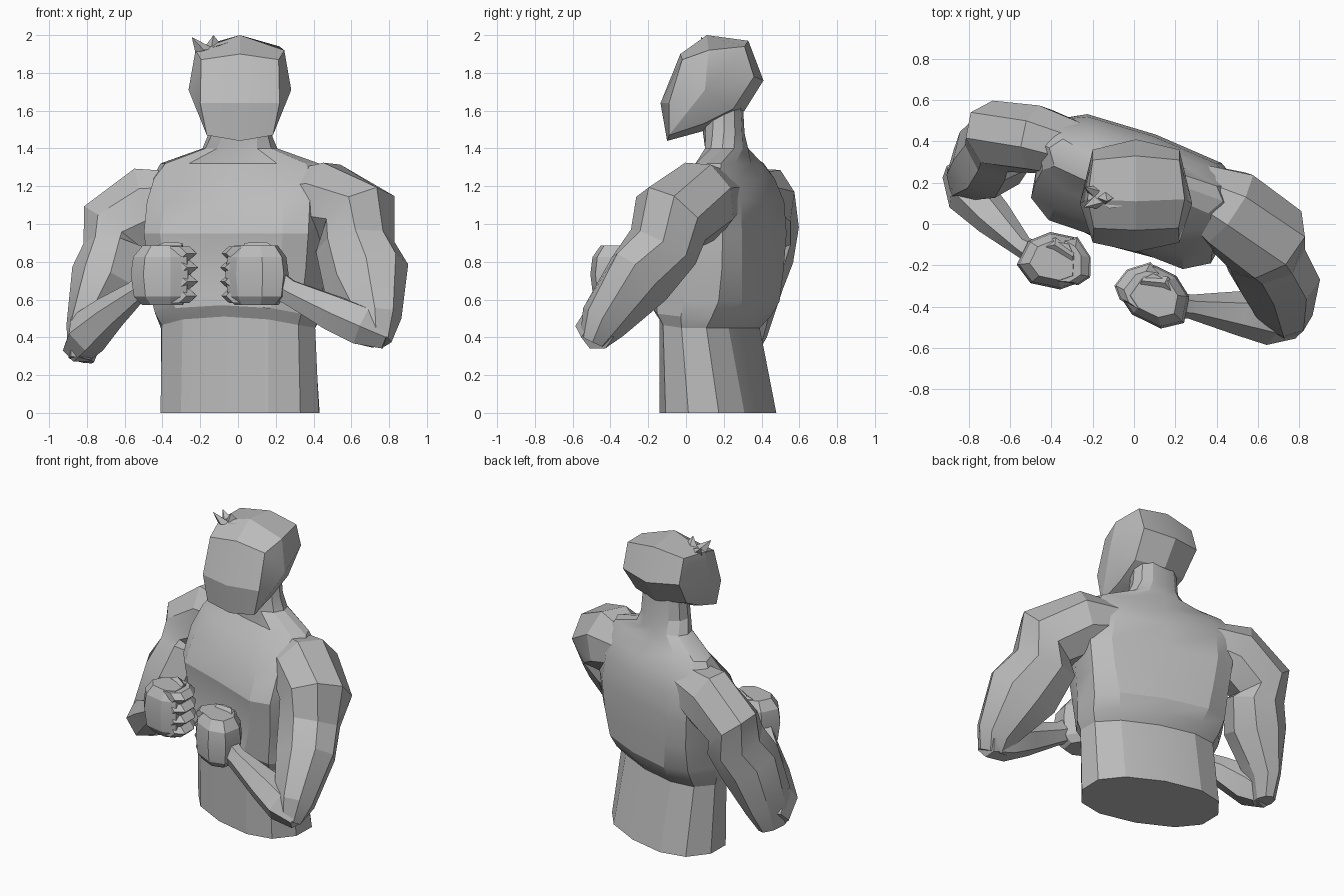
import bpy, bmesh, math
from mathutils import Vector, Matrix

skin = bpy.data.materials.new("plain grey")
skin.diffuse_color = (0.5, 0.5, 0.5, 1)


def finish(name, bm, angle=22):
    """Turn a bmesh into a named object with one colour and edge-aware shading."""
    bmesh.ops.recalc_face_normals(bm, faces=bm.faces)
    me = bpy.data.meshes.new(name)
    bm.to_mesh(me)
    bm.free()
    me.materials.append(skin)
    ob = bpy.data.objects.new(name, me)
    bpy.context.collection.objects.link(ob)
    bpy.ops.object.select_all(action='DESELECT')
    ob.select_set(True)
    bpy.context.view_layer.objects.active = ob
    bpy.ops.object.shade_smooth_by_angle(angle=math.radians(angle))
    return ob


def skin_rings(bm, rings):
    """Bridge rings of points and cap both ends."""
    rows = [[bm.verts.new(p) for p in r] for r in rings]
    n = len(rows[0])
    for a, b in zip(rows, rows[1:]):
        for i in range(n):
            j = (i + 1) % n
            bm.faces.new((a[i], a[j], b[j], b[i]))
    bm.faces.new(rows[0])
    bm.faces.new(rows[-1])


def limb(name, path, ref, sides=8):
    """Tube through (x, y, z, half size along ref, half size across)."""
    pts = [Vector(p[:3]) for p in path]
    rings = []
    for k, p in enumerate(path):
        t = (pts[min(k + 1, len(pts) - 1)] - pts[max(k - 1, 0)]).normalized()
        u = Vector(ref)
        u = (u - t * u.dot(t)).normalized()
        v = t.cross(u)
        angs = [math.tau * (i + 0.5) / sides for i in range(sides)]
        rings.append([pts[k] + (u * math.cos(a) * p[3] + v * math.sin(a) * p[4]) * 1.06
                      for a in angs])
    bm = bmesh.new()
    skin_rings(bm, rings)
    return finish(name, bm)


# Torso and neck: z, centre x, centre y, half width, front depth, back depth,
# twist in degrees, boxiness, front arch height, breastbone groove
TORSO = [
    (0.00, 0.01, 0.165, 0.445, 0.265, 0.275, -20, 0.85, 0.00, 0.00),
    (0.45, 0.00, 0.125, 0.435, 0.22, 0.22, -20, 0.85, 0.06, 0.00),
    (0.51, 0.00, 0.13, 0.46, 0.26, 0.27, -20, 0.78, 0.06, 0.00),
    (0.59, 0.00, 0.15, 0.47, 0.28, 0.29, -20, 0.70, 0.03, 0.01),
    (0.76, 0.01, 0.165, 0.48, 0.29, 0.28, -20, 0.58, 0.00, 0.04),
    (0.95, 0.01, 0.17, 0.50, 0.31, 0.28, -20, 0.53, 0.00, 0.03),
    (1.12, 0.01, 0.20, 0.50, 0.27, 0.24, -20, 0.60, 0.00, 0.01),
    (1.24, 0.01, 0.23, 0.49, 0.20, 0.17, -19, 0.75, 0.00, 0.00),
    (1.32, 0.01, 0.24, 0.44, 0.14, 0.11, -17, 0.85, 0.00, 0.00),
    (1.40, 0.01, 0.22, 0.20, 0.12, 0.11, -8, 0.90, 0.00, 0.00),
    (1.48, 0.01, 0.20, 0.165, 0.11, 0.11, 0, 0.90, 0.00, 0.00),
    (1.66, 0.01, 0.20, 0.15, 0.10, 0.10, 0, 0.90, 0.00, 0.00),
]


def torso_ring(z, cx, cy, w, front, back, twist, box, arch, groove):
    pts = []
    for i in range(12):
        a = math.tau * i / 12
        c, s = math.cos(a), math.sin(a)
        x = math.copysign(abs(c) ** box, c) * w
        y = math.copysign(abs(s) ** box, s) * (back if s > 0 else front)
        if i == 9:
            y += groove
        p = Matrix.Rotation(math.radians(twist), 3, 'Z') @ Vector((x, y, 0))
        pts.append(p + Vector((cx, cy, z + arch * max(0, -s) ** 2)))
    return pts


bm = bmesh.new()
skin_rings(bm, [torso_ring(*r) for r in TORSO])
finish("torso_and_neck", bm)

# Head: side-on outlines as (y, z) at the middle and (x, y, z) at the side edge
MIDDLE = [(-0.10, 1.44), (-0.135, 1.64), (-0.03, 1.90), (0.11, 2.00),
          (0.33, 1.97), (0.41, 1.76), (0.31, 1.60), (0.12, 1.50)]
SIDE = [(0.175, -0.09, 1.47), (0.21, -0.09, 1.64), (0.205, -0.02, 1.87), (0.235, 0.12, 1.92),
        (0.21, 0.31, 1.94), (0.21, 0.36, 1.78), (0.19, 0.25, 1.61), (0.18, 0.09, 1.53)]
bm = bmesh.new()
mid = [bm.verts.new((0.01, y, z)) for y, z in MIDDLE]
for s in (-1, 1):
    edge = [bm.verts.new((0.01 + s * x, y, z)) for x, y, z in SIDE]
    temple = bm.verts.new((0.01 + s * 0.272, 0.10, 1.71))
    for i in range(8):
        j = (i + 1) % 8
        bm.faces.new((mid[i], mid[j], edge[j], edge[i]))
        bm.faces.new((edge[i], edge[j], temple))
finish("head", bm)

# Hair tuft: small low spikes fanning out to both sides
bm = bmesh.new()
for base, tip in (((-0.18, 0.11, 1.92), (-0.245, 0.08, 1.99)),
                  ((-0.18, 0.15, 1.92), (-0.24, 0.18, 1.97)),
                  ((-0.14, 0.13, 1.94), (-0.13, 0.11, 2.0)),
                  ((-0.12, 0.14, 1.94), (-0.05, 0.17, 1.97)),
                  ((-0.12, 0.11, 1.94), (-0.04, 0.09, 1.965))):
    b = Vector(base)
    ring = [bm.verts.new(b + Vector(d)) for d in
            ((0.05, 0, 0.01), (0, 0.035, 0), (-0.045, 0, -0.015), (0, -0.035, 0))]
    top = bm.verts.new(tip)
    bm.faces.new(ring)
    for i in range(4):
        bm.faces.new((ring[i], ring[(i + 1) % 4], top))
finish("hair_tuft", bm)

# Upper arms, shoulder to elbow
FORWARD = (-0.33, -0.94, 0)
limb("right_upper_arm", [(-0.25, 0.35, 1.14, 0.13, 0.14), (-0.46, 0.41, 1.10, 0.16, 0.21),
                         (-0.65, 0.425, 0.97, 0.16, 0.20), (-0.64, 0.39, 0.86, 0.18, 0.17),
                         (-0.70, 0.32, 0.70, 0.19, 0.18), (-0.81, 0.27, 0.43, 0.16, 0.09),
                         (-0.83, 0.25, 0.28, 0.10, 0.06)], FORWARD)
limb("left_upper_arm", [(0.26, 0.18, 1.14, 0.13, 0.14), (0.45, 0.08, 1.12, 0.20, 0.21),
                        (0.64, -0.08, 1.03, 0.21, 0.21), (0.62, -0.12, 0.88, 0.18, 0.20),
                        (0.68, -0.25, 0.71, 0.16, 0.23), (0.73, -0.44, 0.48, 0.12, 0.13),
                        (0.72, -0.49, 0.38, 0.07, 0.09)], FORWARD)

# Forearms, elbow to wrist
UP = (0, 0, 1)
limb("right_forearm", [(-0.85, 0.26, 0.33, 0.08, 0.08), (-0.80, 0.15, 0.42, 0.12, 0.11),
                       (-0.68, 0.03, 0.53, 0.09, 0.09), (-0.54, -0.11, 0.64, 0.06, 0.05),
                       (-0.48, -0.14, 0.68, 0.07, 0.06)], UP, 6)
limb("left_forearm", [(0.79, -0.47, 0.40, 0.07, 0.08), (0.66, -0.46, 0.46, 0.11, 0.12),
                      (0.50, -0.43, 0.53, 0.10, 0.10), (0.27, -0.40, 0.64, 0.07, 0.055),
                      (0.20, -0.39, 0.68, 0.08, 0.06)], UP, 6)

# Fists: plan outline with knuckles at +x, palm at +y (mirrored for the left)
OUTLINE = [(-0.18, -0.06), (-0.10, -0.13), (0.04, -0.13), (0.12, -0.08),
           (0.10, 0.05), (0.05, 0.12), (-0.06, 0.12), (-0.15, 0.06)]


def fist(name, loc, turn, flip):
    bm = bmesh.new()
    # palm and back of the hand
    skin_rings(bm, [[(x * k, y * k, z) for x, y in OUTLINE] for z, k in
                    ((-0.165, 0.72), (-0.12, 0.96), (0, 1.05), (0.09, 0.98), (0.15, 0.72))])
    # four curled fingers, each with a sharp middle ridge
    for i, z in enumerate((-0.115, -0.04, 0.035, 0.11)):
        g = 1.0 - 0.06 * abs(i - 1.5)
        skin_rings(bm, [[(0.07 + x * g, y * g, z + h) for x, y in
                         ((-0.05, -0.11), (0.04 + d, -0.10), (0.09 + d, -0.05),
                          (0.07 + d, 0.05), (0.0, 0.12 + d), (-0.06, 0.11))]
                        for h, d in ((-0.037, -0.03), (0, 0.015), (0.037, -0.03))])
    # thumb folded over the top
    skin_rings(bm, [[(x, y + dy, z + dz) for dy, dz in
                     ((-0.035, 0), (0, 0.03), (0.035, 0), (0, -0.04))]
                    for x, y, z in ((-0.11, 0.03, 0.10), (-0.03, 0.07, 0.14), (0.07, 0.03, 0.135))])
    m = (Matrix.Translation(loc) @ Matrix.Rotation(math.radians(turn), 4, 'Z')
         @ Matrix.Diagonal((flip, 1, 1, 1)))
    bmesh.ops.transform(bm, matrix=m, verts=bm.verts)
    return finish(name, bm)


fist("right_fist", (-0.37, -0.175, 0.735), -12, 1)
fist("left_fist", (0.09, -0.335, 0.735), -26, -1.06)
